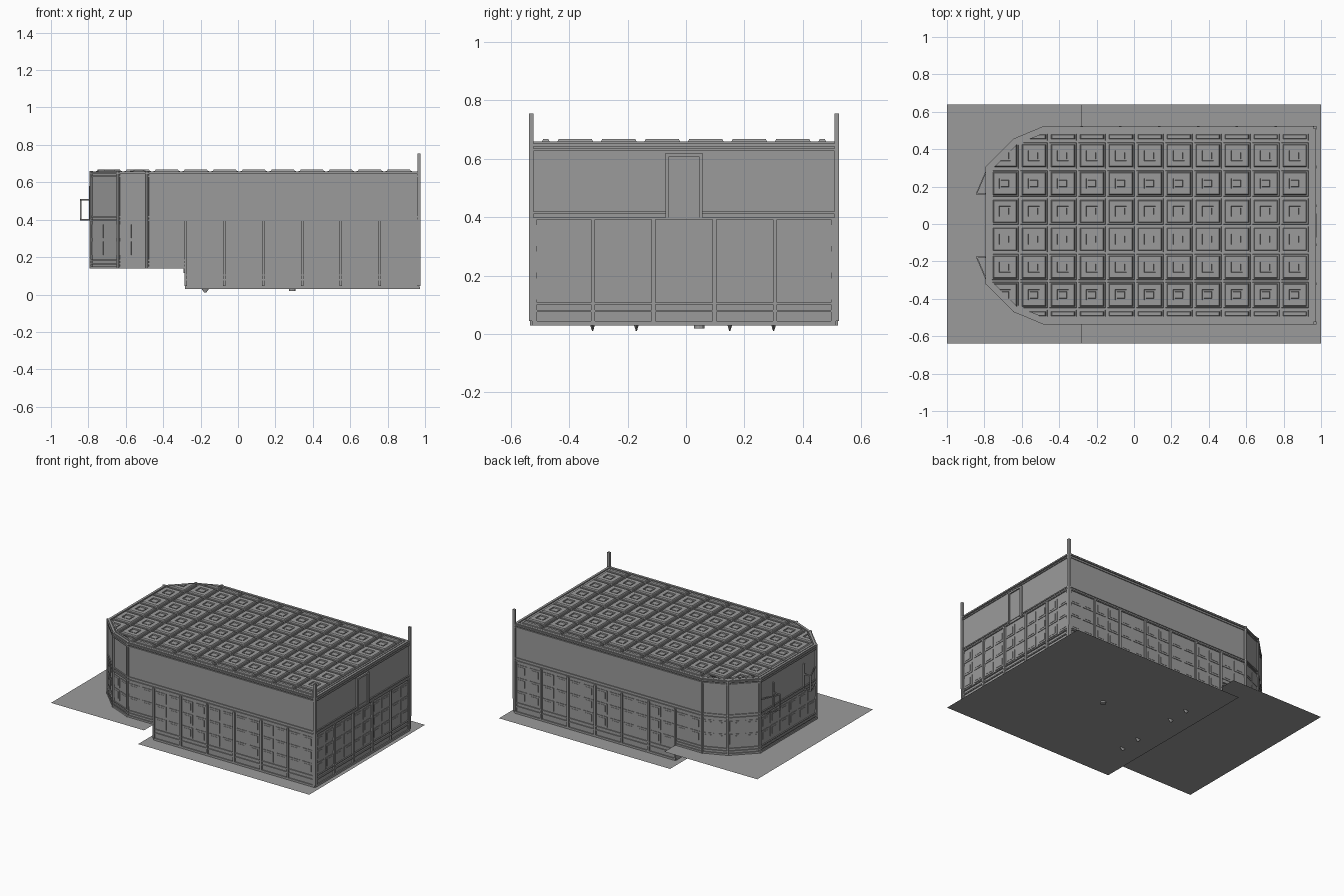
import bpy, bmesh, math
from mathutils import Vector

if "Cube" in bpy.data.objects:
    bpy.data.objects.remove(bpy.data.objects["Cube"])

CY = -0.007           # room is slightly off the floor centre
STEP = -0.28          # where the floor level changes
LOW, HIGH = 0.03, 0.138
H = 0.52

grey = bpy.data.materials.new("dark_grey")
grey.diffuse_color = (0.33, 0.33, 0.33, 1)
grey.use_nodes = True
grey.node_tree.nodes["Principled BSDF"].inputs["Base Color"].default_value = grey.diffuse_color

# room outline, counter-clockwise, with chamfered far end
half = [(0.965, H), (STEP, H), (-0.485, H), (-0.64, 0.455), (-0.785, 0.31)]
OUT = [Vector((x, y + CY)) for x, y in half] + [Vector((x, CY - y)) for x, y in reversed(half)]
SEGS = [(OUT[i], OUT[(i + 1) % len(OUT)]) for i in range(len(OUT))]


def finish(bm, name):
    bmesh.ops.recalc_face_normals(bm, faces=bm.faces[:])
    me = bpy.data.meshes.new(name)
    bm.to_mesh(me)
    bm.free()
    me.materials.append(grey)
    ob = bpy.data.objects.new(name, me)
    bpy.context.collection.objects.link(ob)


def frame(a, b):
    d = (b - a).normalized()
    return d, Vector((d.y, -d.x))


def prism(bm, pts, z0, z1):
    """Prism over a plan polygon."""
    lo = [bm.verts.new((p[0], p[1], z0)) for p in pts]
    hi = [bm.verts.new((p[0], p[1], z1)) for p in pts]
    n = len(pts)
    bm.faces.new(lo[::-1])
    bm.faces.new(hi)
    for i in range(n):
        bm.faces.new((lo[i], lo[(i + 1) % n], hi[(i + 1) % n], hi[i]))


def box(bm, x0, x1, y0, y1, z0, z1):
    prism(bm, [(x0, y0), (x1, y0), (x1, y1), (x0, y1)], z0, z1)


def wall_box(bm, a, b, s0, s1, o0, o1, z0, z1):
    """Box along a wall: s = distance along it, o = offset outwards."""
    d, n = frame(a, b)
    prism(bm, [a + d * s0 + n * o1, a + d * s1 + n * o1, a + d * s1 + n * o0, a + d * s0 + n * o0], z0, z1)


def offset(o):
    res = []
    for i, p in enumerate(OUT):
        n0 = frame(OUT[i - 1], p)[1]
        n1 = frame(p, OUT[(i + 1) % len(OUT)])[1]
        res.append(p + (n0 + n1) * (o / (1 + n0.dot(n1))))
    return res


def ring(name, o0, o1, z0, z1):
    """Mitred moulding around the whole room."""
    bm = bmesh.new()
    loops = [[bm.verts.new((p.x, p.y, z)) for p in offset(o)]
             for o, z in ((o0, z0), (o1, z0), (o1, z1), (o0, z1))]
    n = len(OUT)
    for k in range(4):
        A, B = loops[k], loops[(k + 1) % 4]
        for i in range(n):
            j = (i + 1) % n
            bm.faces.new((A[i], A[j], B[j], B[i]))
    finish(bm, name)


def raised(a, b):
    return (a.x + b.x) / 2 < STEP


# floors (the lower one runs under the step) and riser
for name, x0, x1, z in (("lower_floor", STEP - .045, 1, LOW), ("raised_floor", -1, STEP, HIGH)):
    bm = bmesh.new()
    bm.faces.new([bm.verts.new(p) for p in ((x0, -.64, z), (x1, -.64, z), (x1, .64, z), (x0, .64, z))])
    finish(bm, name)
bm = bmesh.new()
box(bm, STEP - .004, STEP, CY - H, CY + H, LOW, HIGH)
box(bm, STEP - .012, STEP + .005, CY - H, CY + H, .115, HIGH)
finish(bm, "step_riser")

# plain wall surfaces
bm = bmesh.new()
for a, b in SEGS:
    z0 = HIGH if raised(a, b) else LOW
    bm.faces.new([bm.verts.new(p) for p in ((*a, z0), (*b, z0), (*b, .65), (*a, .65))])
finish(bm, "walls")

# crown, chair and ceiling-edge mouldings
ring("chair_rail", -.014, .007, .392, .400)
ring("chair_rail_cap", -.01, .006, .412, .42)
ring("crown_lower", -.014, .006, .627, .635)
ring("crown_upper", -.02, .009, .643, .652)
ring("ceiling_edge_outer", -.014, .002, .645, .659)
ring("ceiling_edge_inner", -.032, -.02, .642, .657)

# base rails, panels and posts on each wall
rails, panels, posts = bmesh.new(), bmesh.new(), bmesh.new()
for a, b in SEGS:
    L = (b - a).length
    up = raised(a, b)
    z0 = HIGH if up else LOW
    for r0, r1 in (((0, .012), (.022, .03), (.042, .048)) if up else ((0, .014), (.045, .053), (.072, .078))):
        wall_box(rails, a, b, 0, L, -.012, .007, z0 + r0, z0 + r1)
    bays = max(1, round(L / .208))
    cols = max(1, round(L / .104))
    w = L / cols
    for c in range(cols):
        for zc in ((.338, .247) if up else (.338, .247, .155)):
            s = (c + .5) * w
            wall_box(panels, a, b, s - w * .4, s + w * .4, -.008, .0035, zc - .036, zc + .036)
            wall_box(panels, a, b, s - w * .26, s + w * .26, -.014, .0055, zc - .024, zc + .024)
    if not up:
        for k in range(bays + 1):
            s = L * k / bays
            wall_box(posts, a, b, s - .007, s + .007, -.016, .011, z0 + .015, .395)
finish(rails, "wall_rails")
finish(panels, "wall_panels")
finish(posts, "wall_posts")

# tall posts at chamfer corners and poles at the straight end
bm = bmesh.new()
for x, y in half[2:]:
    for s in (-1, 1):
        m = bmesh.ops.create_cone(bm, cap_ends=True, segments=8, radius1=.01, radius2=.01, depth=.522)
        bmesh.ops.translate(bm, verts=m["verts"], vec=(x, s * y + CY, .399))
finish(bm, "chamfer_posts")
bm = bmesh.new()
for s in (-1, 1):
    y = s * (H + .003) + CY
    box(bm, .959, .976, y - .008, y + .008, .13, .755)
finish(bm, "corner_poles")

# coffered ceiling, clipped to the chamfers
bm = bmesh.new()
prof = [(1, .652), (.93, .652), (.91, .66), (.82, .66), (.77, .668),
        (.4, .668), (.385, .66), (.27, .66), (.26, .664)]


def coffer(cx, cy, hx, hy, rings):
    prev = None
    for k, z in rings:
        ix, iy = hx - .0775 * (1 - k), hy - .0775 * (1 - k)
        cur = [bm.verts.new((cx + sx * ix, cy + sy * iy, z)) for sx, sy in ((-1, -1), (1, -1), (1, 1), (-1, 1))]
        if prev:
            for i in range(4):
                j = (i + 1) % 4
                bm.faces.new((prev[i], prev[j], cur[j], cur[i]))
        prev = cur
    bm.faces.new(prev)


for i in range(11):
    cx = .86 - .155 * i
    for j in range(6):
        coffer(cx, -.3725 + .149 * j + CY, .0775, .0745, prof)
    for s in (-1, 1):
        coffer(cx, s * .4735 + CY, .0775, .0265, prof[:5])
for a, b in SEGS[2:7]:
    n = frame(a, b)[1]
    p = a - n * .025
    bmesh.ops.bisect_plane(bm, geom=bm.verts[:] + bm.edges[:] + bm.faces[:], dist=1e-5,
                           plane_co=(*p, 0), plane_no=(*n, 0), clear_outer=True)
finish(bm, "coffered_ceiling")

# door in the straight end wall
a, b = SEGS[-1]
c = (b - a).length / 2
bm = bmesh.new()
for s in (-1, 1):
    wall_box(bm, a, b, c + s * .058 - .006, c + s * .058 + .006, -.02, .012, .395, .62)
wall_box(bm, a, b, c - .064, c + .064, -.02, .012, .608, .62)
finish(bm, "door_frame")
bm = bmesh.new()
wall_box(bm, a, b, c - .052, c + .052, -.006, .003, .395, .608)
finish(bm, "door_leaf")

# angled alcove frames on the end wall
bm = bmesh.new()
for s in (-1, 1):
    y0, y1 = s * .31 + CY, s * .17 + CY
    for z in (.397, .503):
        prism(bm, [(-.785, y0), (-.845, y1), (-.838, y1), (-.778, y0)], z, z + .008)
        box(bm, -.845, -.783, y1 - .004, y1 + .004, z, z + .008)
    box(bm, -.845, -.837, y1 - .004, y1 + .004, .397, .511)
    box(bm, -.796, -.78, y1 - .004, y1 + .004, .397, .58)
finish(bm, "alcove_frames")

# small fittings under the lower floor
bm = bmesh.new()
for y in (-.32, -.17, .15, .3):
    m = bmesh.ops.create_cone(bm, cap_ends=True, segments=8, radius1=.002, radius2=.008, depth=.02)
    bmesh.ops.scale(bm, verts=m["verts"], vec=(2.6, 1, 1))
    bmesh.ops.translate(bm, verts=m["verts"], vec=(-.175, y, .021))
m = bmesh.ops.create_cone(bm, cap_ends=True, segments=12, radius1=.018, radius2=.018, depth=.012)
bmesh.ops.translate(bm, verts=m["verts"], vec=(.29, .045, .025))
finish(bm, "floor_fittings")
